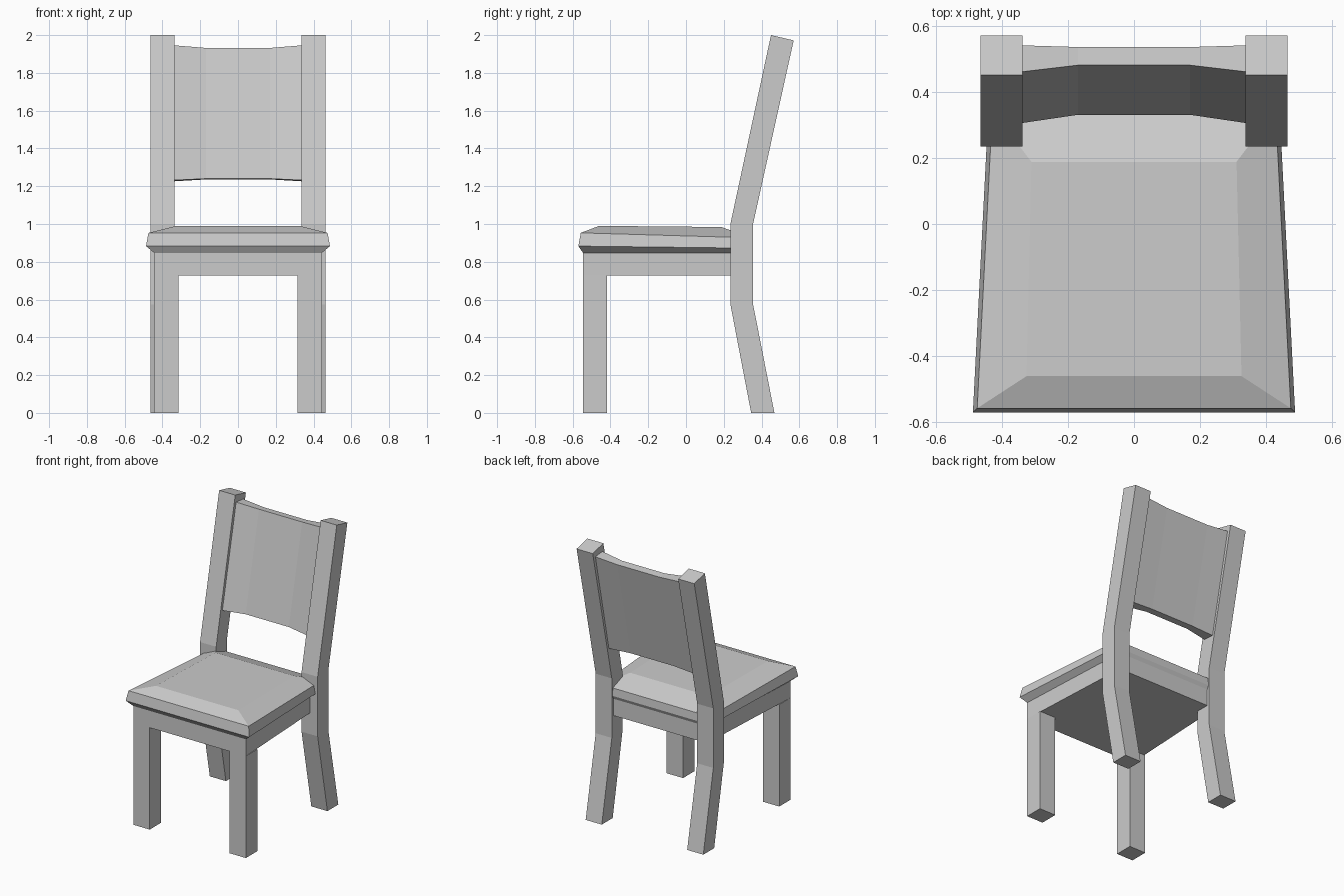
import bpy

if "Cube" in bpy.data.objects:
    bpy.data.objects.remove(bpy.data.objects["Cube"])


def loft(name, rings):
    """Closed solid through a stack of rings with equal vertex counts."""
    n = len(rings[0])
    verts = [v for ring in rings for v in ring]
    faces = [tuple(reversed(range(n))),
             tuple(range(len(verts) - n, len(verts)))]
    for r in range(len(rings) - 1):
        for i in range(n):
            j = (i + 1) % n
            faces.append((r * n + i, r * n + j, (r + 1) * n + j, (r + 1) * n + i))
    mesh = bpy.data.meshes.new(name)
    mesh.from_pydata(verts, [], faces)
    obj = bpy.data.objects.new(name, mesh)
    bpy.context.collection.objects.link(obj)
    return obj


def trapezoid(xf, yf, zf, xb, yb, zb):
    """Ring symmetric in x, with its own width and height at front and back."""
    return [(-xf, yf, zf), (xf, yf, zf), (xb, yb, zb), (-xb, yb, zb)]


def box_ring(x0, x1, y0, z0, y1, z1):
    return [(x0, y0, z0), (x1, y0, z0), (x1, y1, z1), (x0, y1, z1)]


for side, s in (("left", -1), ("right", 1)):
    # Bent back post: (front y, z, back y, z) from foot to top
    x0, x1 = sorted((s * 0.337, s * 0.464))
    loft(side + "_back_post", [box_ring(x0, x1, *p) for p in (
        (0.345, 0, 0.468, 0), (0.235, 0.575, 0.355, 0.575),
        (0.235, 1.0, 0.355, 1.0), (0.45, 2.0, 0.57, 1.972))])

    # Straight front leg
    x0, x1 = sorted((s * 0.315, s * 0.444))
    loft(side + "_front_leg", [box_ring(x0, x1, -0.545, z, -0.417, z)
                               for z in (0, 0.727)])

# Tapered solid apron below the seat
loft("apron", [trapezoid(0.444, -0.545, z, 0.40, 0.335, z) for z in (0.727, 0.848)])

# Cushion with sloping rim and raised flat top
loft("seat", [
    trapezoid(0.444, -0.545, 0.847, 0.40, 0.335, 0.847),
    trapezoid(0.487, -0.57, 0.883, 0.44, 0.347, 0.872),
    trapezoid(0.474, -0.557, 0.953, 0.428, 0.343, 0.927),
    trapezoid(0.325, -0.46, 0.99, 0.31, 0.188, 0.984)])

# Curved back panel, lofted across x; section runs bottom front, bottom back, top back, top front
edge = ((0.305, 1.232), (0.388, 1.226), (0.54, 1.938), (0.46, 1.946))
middle = ((0.33, 1.24), (0.385, 1.236), (0.535, 1.925), (0.48, 1.932))
loft("back_panel", [[(x, y, z) for y, z in section] for x, section in (
    (-0.34, edge), (-0.17, middle), (0.17, middle), (0.34, edge))])
